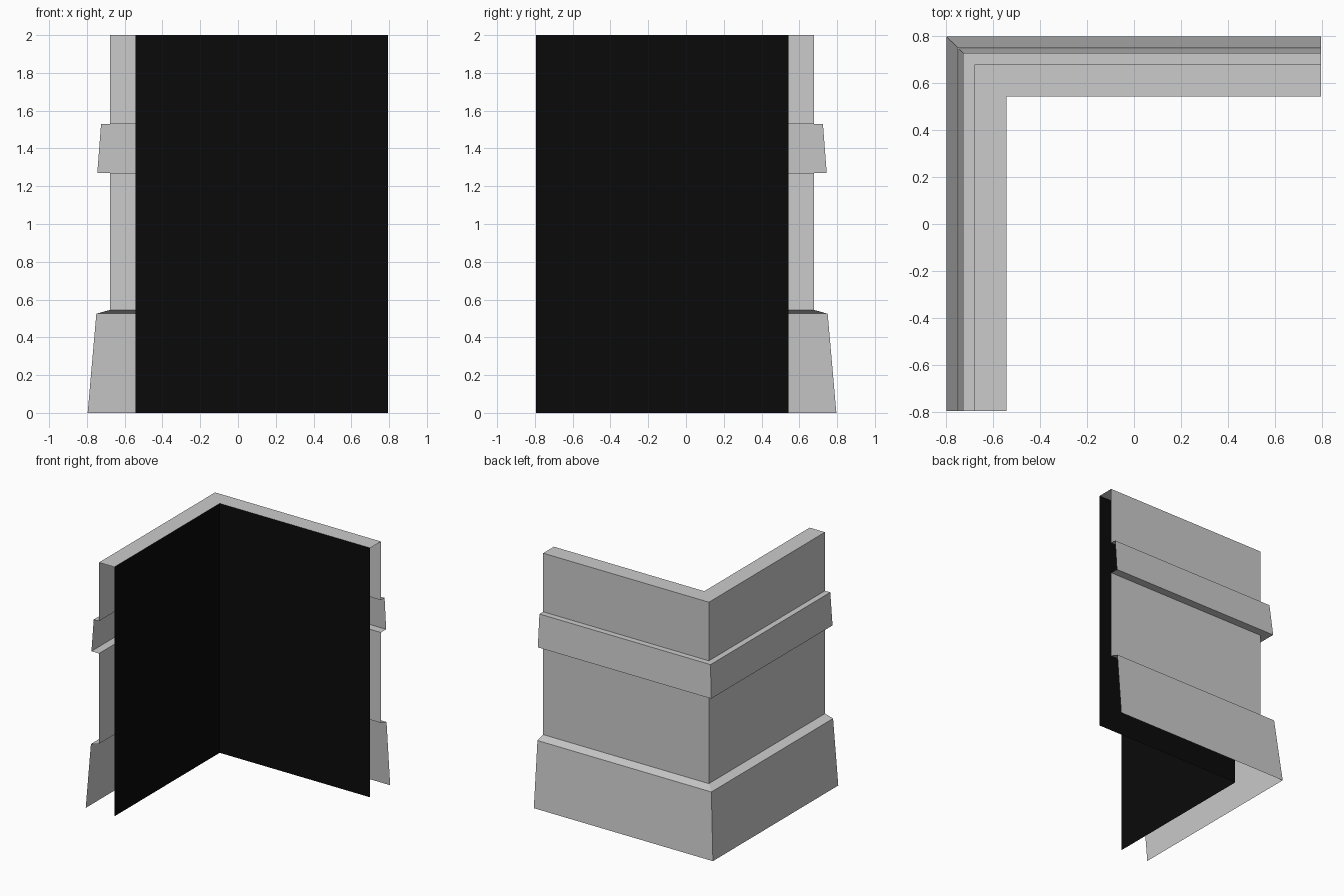
import bpy

if "Cube" in bpy.data.objects:
    bpy.data.objects.remove(bpy.data.objects["Cube"])

END = 0.793  # where both wings of the corner stop


def sweep_corner(name, profile, material=None):
    """Sweep an (offset, height) profile along the mitred L path, open ended."""
    verts, faces = [], []
    for d, z in profile:
        verts += [(-d, -END, z), (-d, d, z), (END, d, z)]
    for j in range(len(profile) - 1):
        for i in range(2):
            a = j * 3 + i
            faces.append((a, a + 3, a + 4, a + 1))
    mesh = bpy.data.meshes.new(name)
    mesh.from_pydata(verts, [], faces)
    mesh.update()
    obj = bpy.data.objects.new(name, mesh)
    bpy.context.collection.objects.link(obj)
    if material:
        mesh.materials.append(material)
    return obj


# Outer shell: flared skirting, wall, tapered rail band, wall, flat top
sweep_corner("outer_wall", [
    (0.796, 0), (0.75, 0.525), (0.678, 0.545),
    (0.678, 1.27), (0.745, 1.27), (0.725, 1.53), (0.678, 1.53),
    (0.678, 2), (0.542, 2),
])

# Black inner lining
black = bpy.data.materials.new("black_lining")
black.diffuse_color = (0.003, 0.003, 0.003, 1)
black.use_nodes = True
black.node_tree.nodes["Principled BSDF"].inputs["Base Color"].default_value = black.diffuse_color
sweep_corner("inner_lining", [(0.542, 2), (0.542, 0)], black)
